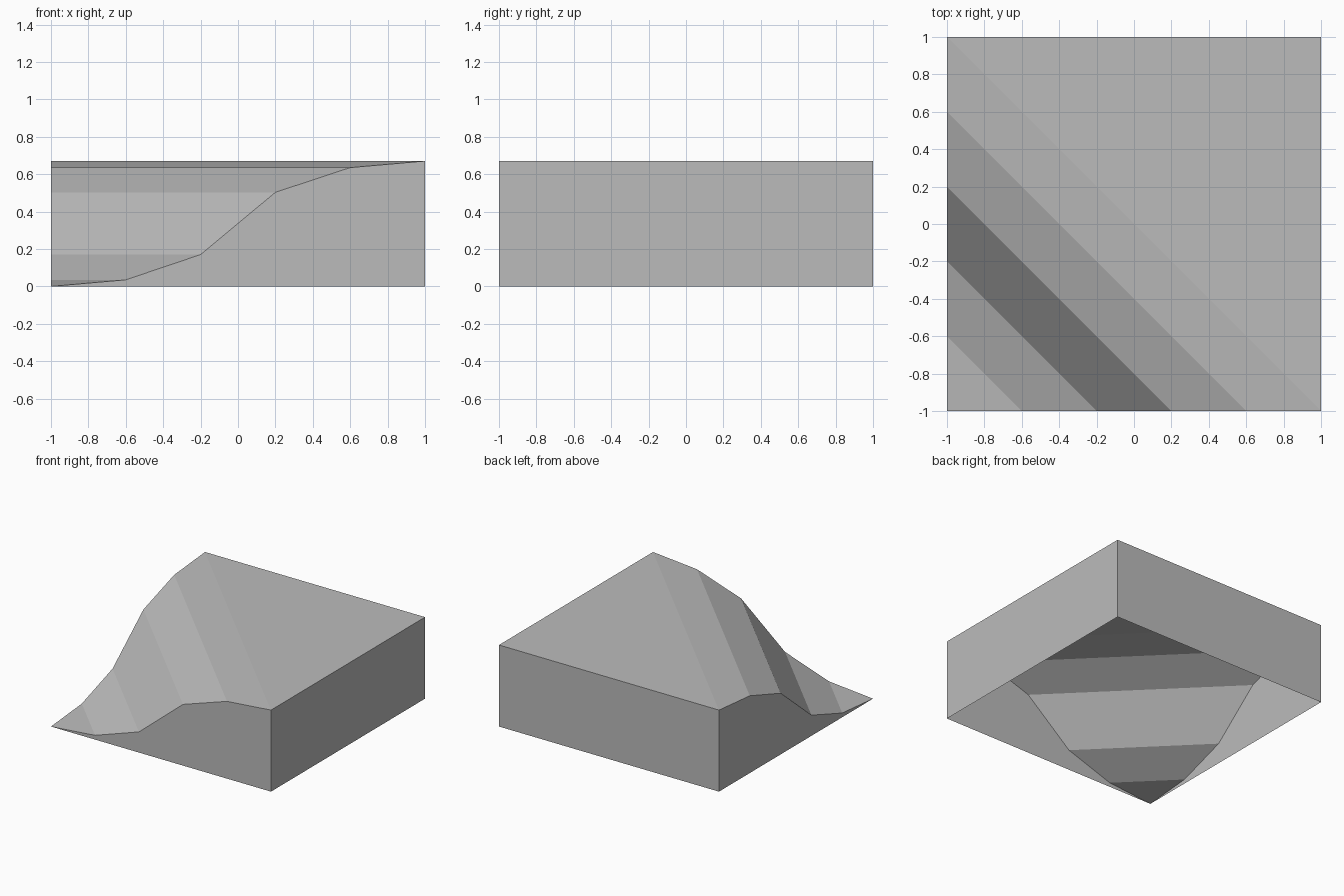
import bpy
import bmesh

cube = bpy.data.objects.get("Cube")
if cube:
    bpy.data.objects.remove(cube, do_unlink=True)

# Single plain grey
grey = bpy.data.materials.new("plain_grey")
grey.use_nodes = True
colour = (0.5, 0.5, 0.5, 1)
grey.diffuse_color = colour
grey.node_tree.nodes["Principled BSDF"].inputs["Base Color"].default_value = colour

# S-shaped slope profile: position along the edge, height
TOP = 0.67
profile = [(-1, 0), (-0.6, 0.035), (-0.2, 0.17), (0.2, 0.503), (0.6, 0.635), (1, TOP)]

bm = bmesh.new()
corner = bm.verts.new((-1, -1, 0))
front = [corner] + [bm.verts.new((u, -1, z)) for u, z in profile[1:]]
side = [corner] + [bm.verts.new((-1, u, z)) for u, z in profile[1:]]

# Diagonal slope bands, starting with the triangle at the low corner
bm.faces.new((corner, front[1], side[1]))
for i in range(1, len(profile) - 1):
    bm.faces.new((front[i], front[i + 1], side[i + 1], side[i]))

# Flat plateau
back_top = bm.verts.new((1, 1, TOP))
bm.faces.new((front[-1], back_top, side[-1]))

# Outer walls, with the underside left open
front_base = bm.verts.new((1, -1, 0))
back_base = bm.verts.new((1, 1, 0))
side_base = bm.verts.new((-1, 1, 0))
bm.faces.new([corner, front_base] + front[:0:-1])
bm.faces.new(side + [side_base])
bm.faces.new((front_base, back_base, back_top, front[-1]))
bm.faces.new((back_base, side_base, side[-1], back_top))

mesh = bpy.data.meshes.new("corner_slope")
bm.to_mesh(mesh)
bm.free()
mesh.materials.append(grey)
slope = bpy.data.objects.new("corner_slope", mesh)
bpy.context.collection.objects.link(slope)
